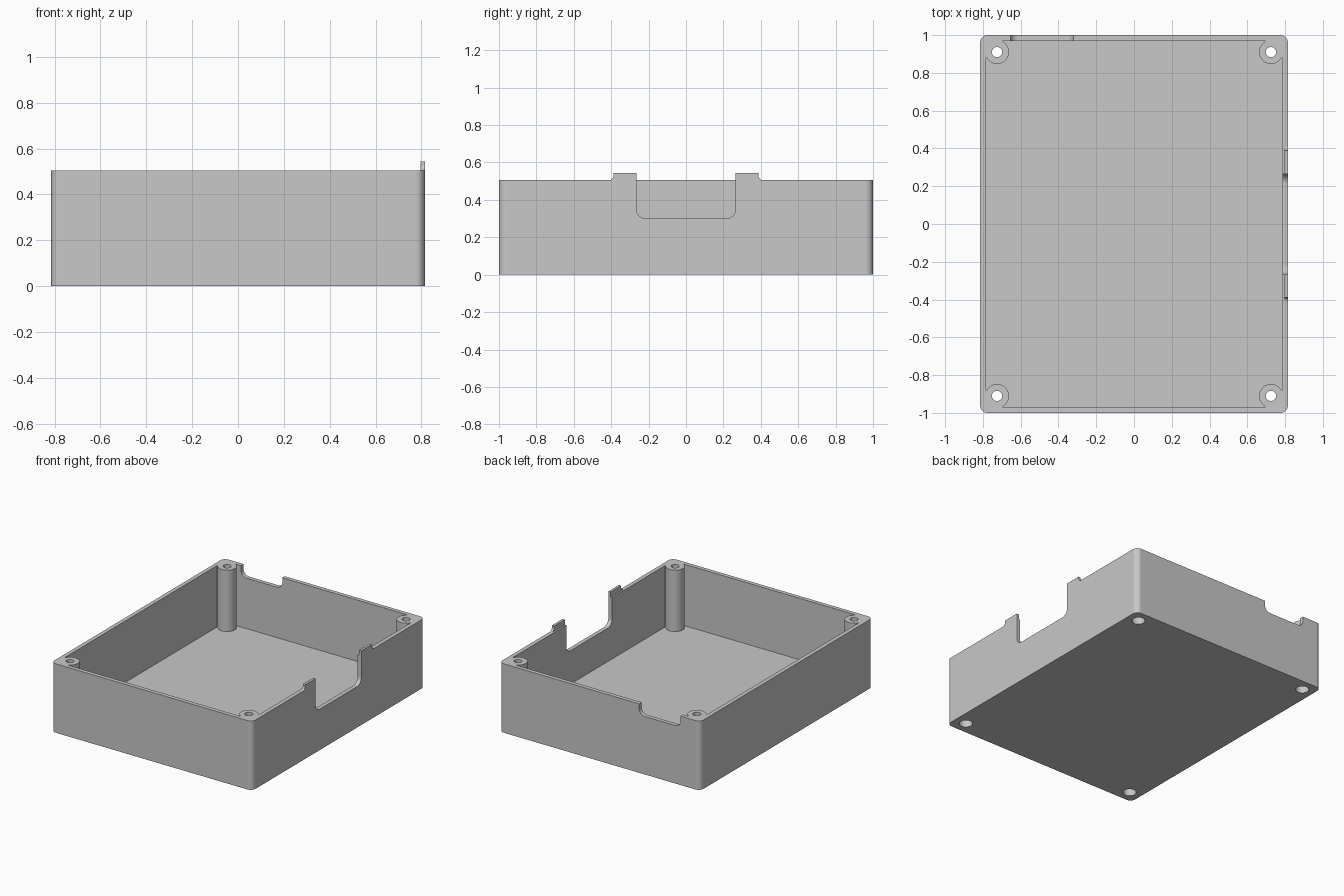
import bpy
import bmesh
from math import cos, sin, radians
from mathutils import Matrix

if "Cube" in bpy.data.objects:
    bpy.data.objects.remove(bpy.data.objects["Cube"])

HX, HY, TOP = 0.815, 1.0, 0.505      # half width, half depth, rim height
WALL, FLOOR = 0.03, 0.055
PX, PY, POST_R = 0.725, 0.91, 0.063  # screw post centres and radius

grey = bpy.data.materials.new("grey plastic")
grey.use_nodes = True
COLOUR = (0.58, 0.58, 0.58, 1)
grey.diffuse_color = COLOUR
grey.node_tree.nodes["Principled BSDF"].inputs["Base Color"].default_value = COLOUR


def arc(cx, cy, r, start, end, n=8):
    angles = [radians(start + (end - start) * i / n) for i in range(n + 1)]
    return [(cx + r * cos(a), cy + r * sin(a)) for a in angles]


def prism(name, profile, low, high, axis="Z"):
    """Extrude a 2D profile along an axis; X takes (y, z), Y takes (x, z)."""
    place = {"Z": lambda u, v: (u, v, low),
             "X": lambda u, v: (low, u, v),
             "Y": lambda u, v: (u, low, v)}[axis]
    bm = bmesh.new()
    face = bm.faces.new([bm.verts.new(place(u, v)) for u, v in profile])
    new = bmesh.ops.extrude_face_region(bm, geom=[face])["geom"]
    shift = [high - low if a == axis else 0 for a in "XYZ"]
    bmesh.ops.translate(bm, vec=shift,
                        verts=[g for g in new if isinstance(g, bmesh.types.BMVert)])
    bmesh.ops.recalc_face_normals(bm, faces=bm.faces)
    mesh = bpy.data.meshes.new(name)
    bm.to_mesh(mesh)
    bm.free()
    mesh.materials.append(grey)
    obj = bpy.data.objects.new(name, mesh)
    bpy.context.collection.objects.link(obj)
    return obj


def activate(obj):
    bpy.ops.object.select_all(action="DESELECT")
    obj.select_set(True)
    bpy.context.view_layer.objects.active = obj


def cut(body, cutter):
    mod = body.modifiers.new("cut", "BOOLEAN")
    mod.operation, mod.solver, mod.object = "DIFFERENCE", "EXACT", cutter
    activate(body)
    bpy.ops.object.modifier_apply(modifier=mod.name)
    bpy.data.objects.remove(cutter)


def notch(a, b, bottom, r):
    """U-shaped opening with rounded lower corners, open at the top."""
    return ([(b, 0.7), (a, 0.7)] + arc(a + r, bottom + r, r, 180, 270)
            + arc(b - r, bottom + r, r, 270, 360))


def four_corners(corner):
    """Mirror a counter-clockwise corner path into all four quadrants."""
    path = []
    for sx, sy in ((1, 1), (-1, 1), (-1, -1), (1, -1)):
        part = [(sx * x, sy * y) for x, y in corner]
        path += part if sx * sy > 0 else part[::-1]
    return path


# Outer shell with rounded upright edges
R = 0.04
body = prism("enclosure_body", four_corners(arc(HX - R, HY - R, R, 0, 90)), 0, TOP)

# Cavity that leaves a screw post in every corner
ix, iy = HX - WALL, HY - WALL
post = [(ix, PY - 0.03)] + arc(PX, PY, POST_R, 332, 118, 28) + [(PX - 0.03, iy)]
cut(body, prism("cavity_cutter", four_corners(post), FLOOR, 0.7))

# Connector openings in the left and back walls
cut(body, prism("left_notch_cutter", notch(-0.265, 0.265, 0.3, 0.05), 0.74, 0.9, "X"))
cut(body, prism("back_notch_cutter", notch(-0.655, -0.32, 0.425, 0.045), 0.95, 1.1, "Y"))

# Screw holes with a wider recess underneath
for sx in (-1, 1):
    for sy in (-1, 1):
        for r, low, high in ((0.027, -0.1, 0.7), (0.045, -0.1, 0.08)):
            circle = arc(sx * PX, sy * PY, r, 0, 360, 32)[:-1]
            cut(body, prism("hole_cutter", circle, low, high))

# Raised tabs either side of the left opening, with a flared outer foot
foot = arc(0.412, TOP + 0.024, 0.024, 180, 270, 6)
tab = [(0.265, TOP), (0.265, 0.543), (0.388, 0.543)] + foot
tabs = [prism("back_tab", tab, 0.797, HX, "X"),
        prism("front_tab", [(-y, z) for y, z in tab], 0.797, HX, "X")]

# Smooth the curved faces and keep flat walls flat
for obj in [body] + tabs:
    activate(obj)
    bpy.ops.object.shade_smooth_by_angle(angle=radians(30))
    obj.modifiers.new("flat walls", "WEIGHTED_NORMAL").keep_sharp = True
